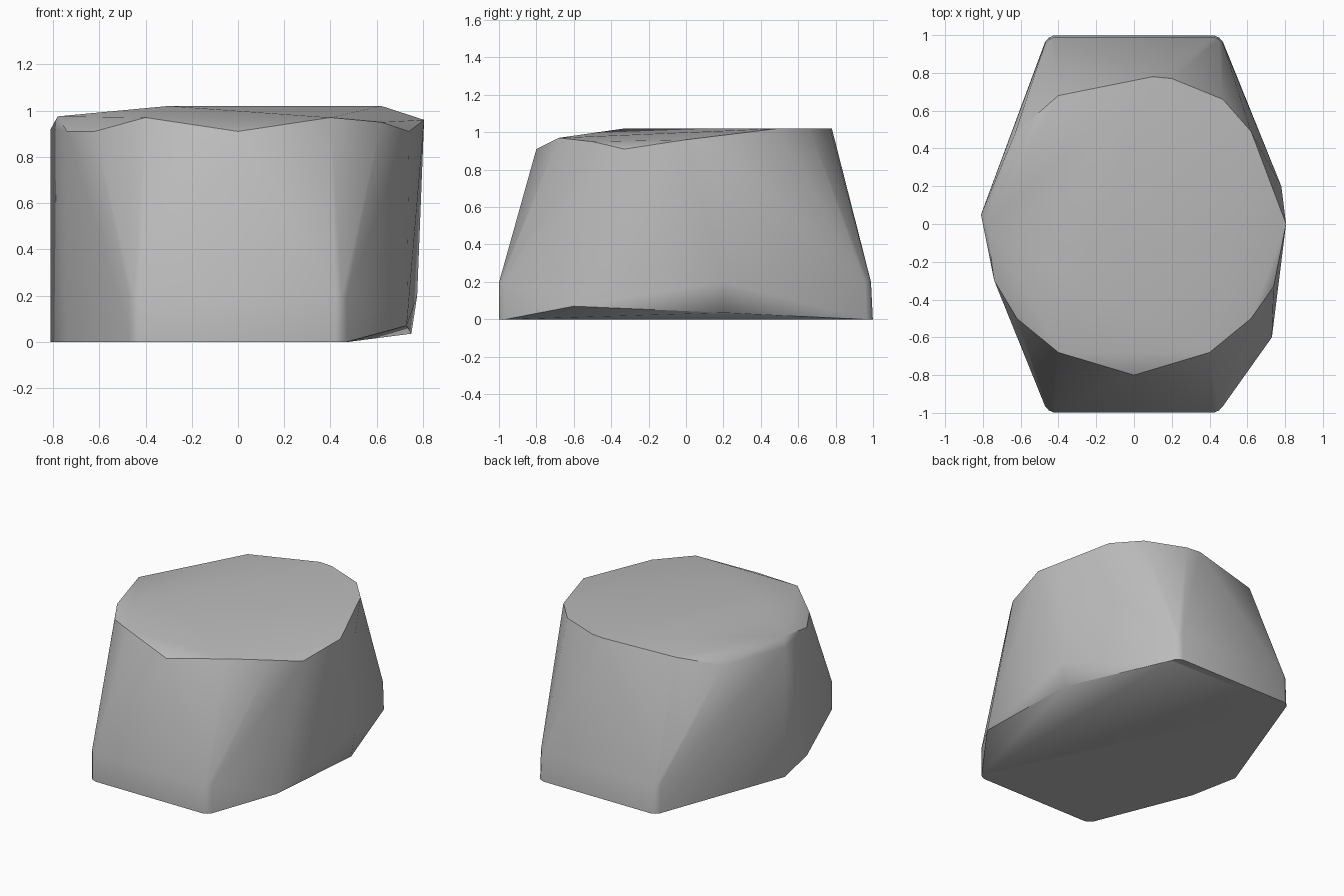
import bpy, bmesh, math

cube = bpy.data.objects.get("Cube")
if cube:
    bpy.data.objects.remove(cube)


def make_material(name, value):
    mat = bpy.data.materials.new(name)
    mat.use_nodes = True
    colour = (value, value, value, 1)
    mat.diffuse_color = colour
    mat.node_tree.nodes["Principled BSDF"].inputs["Base Color"].default_value = colour
    return mat


stone = make_material("stone grey", 0.5)
points = []

# Rounded foot corners, upright to the shoulder of the base
for sx in (-1, 1):
    for sy in (-1, 1):
        for step in range(4):
            a = math.radians(5 + 25 * step)
            x = sx * (0.41 + 0.07 * math.cos(a))
            y = sy * (0.93 + 0.07 * math.sin(a))
            points += [(x, y, 0), (x, y * (0.99 if sy > 0 else 1), 0.2)]

# Side bulges of the foot
points += [(-0.81, 0.05, 0), (-0.81, 0.05, 0.92), (-0.74, -0.3, 0),
           (0.73, -0.6, 0.07), (0.75, 0.2, 0.035), (0.775, 0.2, 0.2)]

# Uneven rim and the raised crown
points += [(0, -0.8, 0.91), (0.4, -0.68, 0.97), (0.62, -0.5, 0.95),
           (0.74, -0.33, 0.91), (0.805, 0, 0.96), (0.78, 0.2, 0.91),
           (0.62, 0.49, 1.02), (0.47, 0.66, 1.02), (0.2, 0.77, 1.02),
           (0.1, 0.78, 1.02), (-0.4, 0.68, 0.98), (-0.63, 0.48, 0.91),
           (-0.78, 0, 0.975), (-0.74, -0.3, 0.91), (-0.62, -0.5, 0.91),
           (-0.4, -0.68, 0.97), (-0.3, -0.33, 1.02)]

# Wrap the boulder around the points
bm = bmesh.new()
for p in points:
    bm.verts.new(p)
hull = bmesh.ops.convex_hull(bm, input=bm.verts[:])
bmesh.ops.delete(bm, geom=[v for v in bm.verts if not v.link_faces], context='VERTS')
bmesh.ops.recalc_face_normals(bm, faces=bm.faces[:])
mesh = bpy.data.meshes.new("boulder")
bm.to_mesh(mesh)
bm.free()
boulder = bpy.data.objects.new("boulder", mesh)
bpy.context.collection.objects.link(boulder)
mesh.materials.append(stone)

# Soft facets with a crisp rim and underside
bpy.ops.object.select_all(action='DESELECT')
boulder.select_set(True)
bpy.context.view_layer.objects.active = boulder
bpy.ops.object.shade_smooth_by_angle(angle=math.radians(40))
